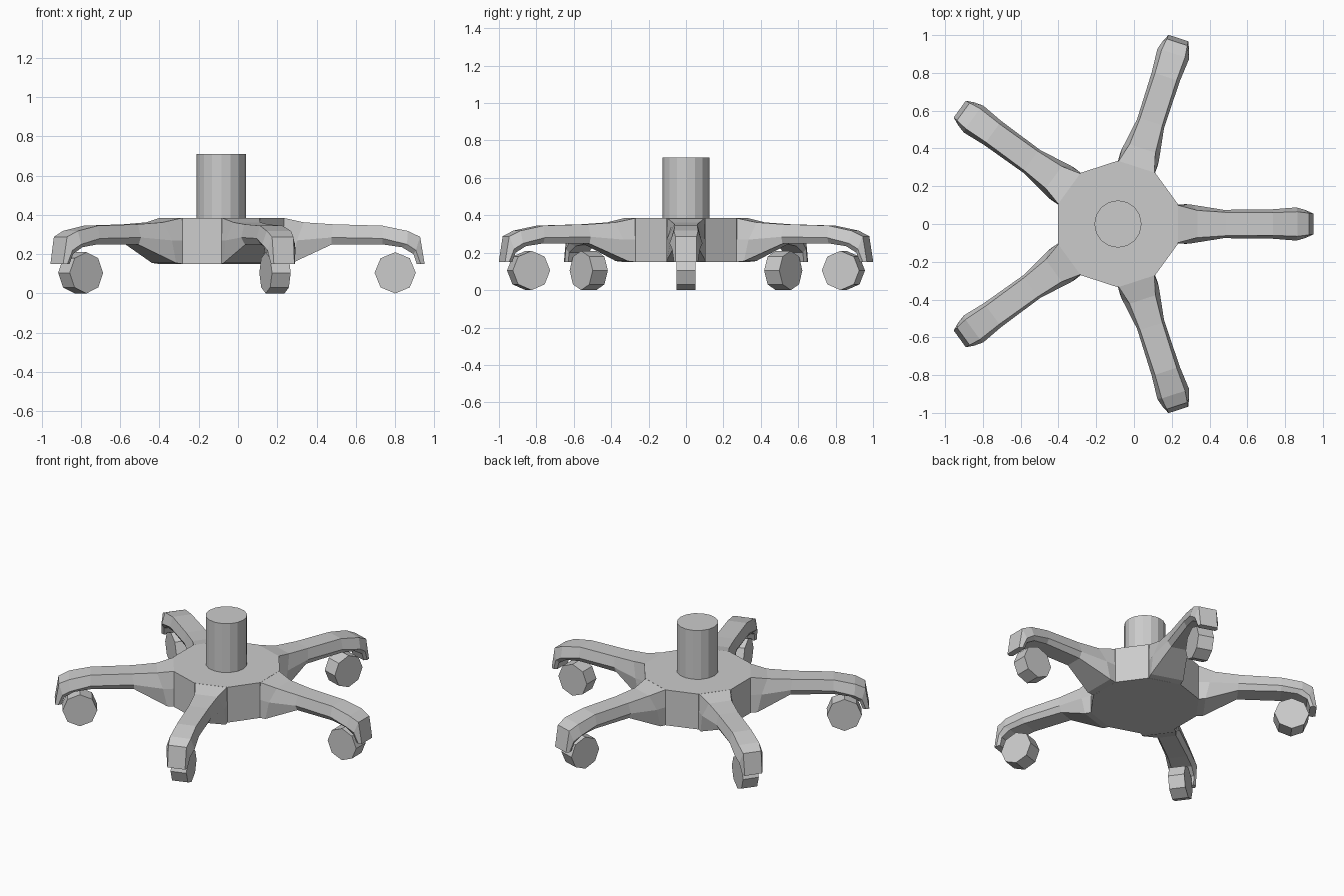
import bpy, bmesh, math
from mathutils import Matrix, Vector

if "Cube" in bpy.data.objects:
    bpy.data.objects.remove(bpy.data.objects["Cube"])

CX = -0.085                      # axis of the base
grey = bpy.data.materials.new("grey plastic")
grey.diffuse_color = (0.6, 0.6, 0.6, 1)
grey.use_nodes = True
grey.node_tree.nodes["Principled BSDF"].inputs["Base Color"].default_value = grey.diffuse_color


def make(name, bm, matrix):
    bmesh.ops.recalc_face_normals(bm, faces=bm.faces)
    bm.transform(matrix)
    me = bpy.data.meshes.new(name)
    bm.to_mesh(me)
    bm.free()
    me.materials.append(grey)
    ob = bpy.data.objects.new(name, me)
    bpy.context.collection.objects.link(ob)
    return ob


def prism(sides, radius, depth, phase=0.0):
    bm = bmesh.new()
    bmesh.ops.create_cone(bm, cap_ends=True, segments=sides, radius1=radius,
                          radius2=radius, depth=depth)
    bm.transform(Matrix.Rotation(phase, 4, 'Z'))
    return bm


# ten-sided hub, one corner pointing to the back, and the round column
hub = bmesh.new()
rings = [[hub.verts.new((0.335 * math.cos(math.radians(18 + 36 * i)),
                         0.335 * math.sin(math.radians(18 + 36 * i)), z))
          for i in range(10)] for z in (0.15, 0.385)]
for ring in rings:
    hub.faces.new(ring)
for i in range(10):
    j = (i + 1) % 10
    hub.faces.new((rings[0][i], rings[0][j], rings[1][j], rings[1][i]))
make("hub", hub, Matrix.Translation((CX, 0, 0)))
make("column", prism(16, 0.125, 0.33), Matrix.Translation((CX, 0, 0.545)))

# arm stations: (distance, height, half width) for top, side and underside
STATIONS = [
    ((.315, .385, .10), (.315, .27, .103), (.315, .15, .103)),
    ((.42, .362, .072), (.385, .27, .103), (.36, .155, .105)),
    ((.57, .352, .062), (.56, .285, .075), (.56, .248, .055)),
    ((.82, .345, .060), (.82, .28, .078), (.82, .25, .058)),
    ((.95, .318, .065), (.945, .25, .088), (.92, .235, .062)),
    ((1.012, .288, .057), (.99, .22, .075), (.978, .20, .062)),
    ((1.035, .15, .055), (1.015, .15, .064), (.995, .15, .055)),
]


def arm_mesh():
    bm = bmesh.new()
    loops = []
    for st in STATIONS:
        left = [bm.verts.new((r, w, z)) for r, z, w in st]
        right = [bm.verts.new((r, -w, z)) for r, z, w in reversed(st)]
        loops.append(left + right)
    for a, b in zip(loops, loops[1:]):
        for i in range(6):
            j = (i + 1) % 6
            bm.faces.new((a[i], a[j], b[j], b[i]))
    bm.faces.new(loops[0])
    bm.faces.new(loops[-1])
    return bm


# five arms, each with an eight-sided wheel under its tip
for k in range(5):
    place = Matrix.Translation((CX, 0, 0)) @ Matrix.Rotation(math.radians(72 * k), 4, 'Z')
    make(f"arm_{k + 1}", arm_mesh(), place)
    wheel_turn = Matrix.Translation((0.885, 0, 0.105)) @ Matrix.Rotation(math.pi / 2, 4, 'X')
    make(f"wheel_{k + 1}", prism(8, 0.105, 0.10), place @ wheel_turn)
